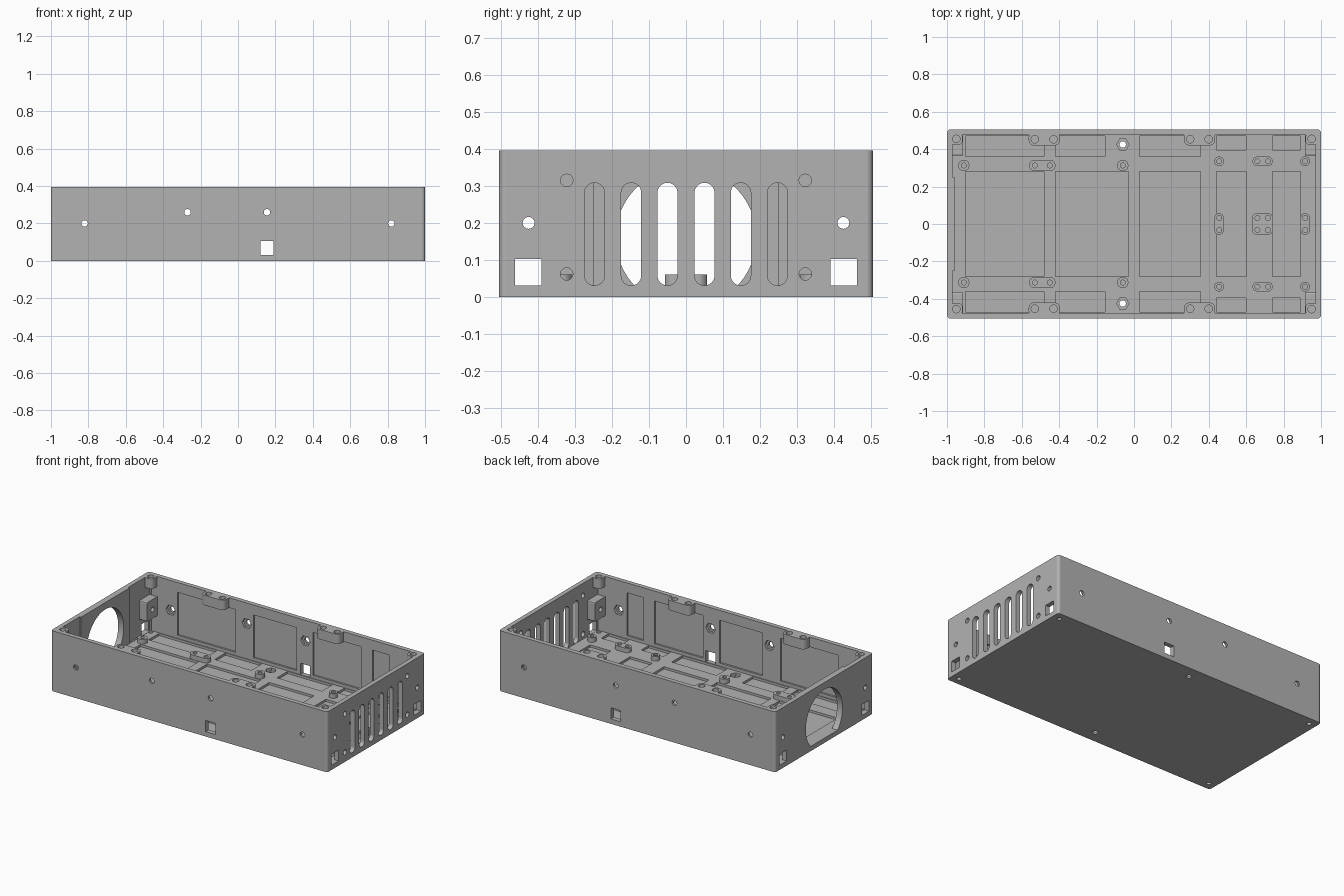
import bpy, bmesh, math
from mathutils import Vector

cube = bpy.data.objects.get("Cube")
if cube:
    bpy.data.objects.remove(cube)

H = 0.395        # case height
FLOOR = 0.03     # floor thickness
W, D = 1.0, 0.505
IN_X, IN_Y = 0.97, 0.475

grey = bpy.data.materials.new("plain grey")
grey.use_nodes = True
colour = (0.45, 0.45, 0.45, 1)
grey.diffuse_color = colour
grey.node_tree.nodes["Principled BSDF"].inputs["Base Color"].default_value = colour


def prism(bm, outline, axis, lo, hi):
    """Extrude a 2D outline along an axis; 2D coordinates keep x, y, z order."""
    def place(p, t):
        c = list(p)
        c.insert("xyz".index(axis), t)
        return bm.verts.new(c)
    ends = [[place(p, t) for p in outline] for t in (lo, hi)]
    a, b = ends
    faces = [bm.faces.new(a), bm.faces.new(b)]
    n = len(a)
    for i in range(n):
        j = (i + 1) % n
        faces.append(bm.faces.new((a[i], a[j], b[j], b[i])))
    bmesh.ops.recalc_face_normals(bm, faces=faces)


def circle(u, v, r, n=24):
    return [(u + r * math.cos(2 * math.pi * i / n),
             v + r * math.sin(2 * math.pi * i / n)) for i in range(n)]


def rounded(u0, u1, v0, v1, r, n=6):
    pts = []
    corners = ((u1 - r, v1 - r), (u0 + r, v1 - r), (u0 + r, v0 + r), (u1 - r, v0 + r))
    for k, (cu, cv) in enumerate(corners):
        for i in range(n + 1):
            a = math.pi / 2 * (k + i / n)
            pts.append((cu + r * math.cos(a), cv + r * math.sin(a)))
    return pts


def box(bm, x0, x1, y0, y1, z0, z1):
    prism(bm, [(x0, y0), (x1, y0), (x1, y1), (x0, y1)], "z", z0, z1)


def span(s, a, b):
    """Mirror an interval to the given side, in rising order."""
    return sorted((s * a, s * b))


def make(name, bm):
    mesh = bpy.data.meshes.new(name)
    bm.to_mesh(mesh)
    bm.free()
    mesh.materials.append(grey)
    ob = bpy.data.objects.new(name, mesh)
    bpy.context.collection.objects.link(ob)
    return ob


def cut(ob, cutter):
    mod = ob.modifiers.new("cut", "BOOLEAN")
    mod.operation = "DIFFERENCE"
    mod.solver = "EXACT"
    mod.use_self = True
    mod.object = cutter
    bpy.context.view_layer.objects.active = ob
    bpy.ops.object.modifier_apply(modifier=mod.name)


# Case block
bm = bmesh.new()
prism(bm, rounded(-W, W, -D, D, 0.018), "z", 0, H)
case = make("case_body", bm)

# Main cavity
bm = bmesh.new()
box(bm, -0.96, IN_X, -IN_Y, IN_Y, FLOOR, H + 0.1)
cavity = make("cavity_cutter", bm)

# Floor pockets, wall panels and end wall relief
bm = bmesh.new()
columns = [(-0.9, -0.48), (-0.42, -0.03), (0.03, 0.355), (0.44, 0.6), (0.74, 0.89)]
for x0, x1 in columns:
    box(bm, x0, x1, -0.28, 0.28, 0.015, 0.05)
for s in (-1, 1):
    side = [(-0.9, -0.48, 0.36), (-0.42, -0.155, 0.36), (0.03, 0.355, 0.36),
            (0.44, 0.6, 0.395), (0.74, 0.89, 0.395)]
    for x0, x1, y in side:
        box(bm, x0, x1, *span(s, y, 0.47), 0.015, 0.05)
    for x0, x1 in [(-0.77, -0.35), (-0.22, 0.09), (0.21, 0.56), (0.64, 0.76)]:
        box(bm, x0, x1, *span(s, 0.45, 0.487), 0.05, 0.33)
    box(bm, -IN_X, -0.95, *span(s, 0.25, 0.47), FLOOR + 0.002, H + 0.1)
pockets = make("pocket_cutter", bm)

# Wall openings
bm = bmesh.new()
for s in (-1, 1):
    for y in (0.05, 0.148, 0.247):                       # vent slots
        lo, hi = span(s, y - 0.027, y + 0.027)
        prism(bm, rounded(lo, hi, 0.031, 0.308, 0.0265), "x", 0.94, 1.05)
    for z in (0.062, 0.315):                             # vent side holes
        prism(bm, circle(s * 0.322, z, 0.017, 12), "x", 0.94, 1.05)
    for e in (-1, 1):                                    # end wall cable windows
        box(bm, *span(e, 0.94, 1.05), *span(s, 0.39, 0.462), 0.031, 0.102)
    box(bm, 0.12, 0.19, *span(s, 0.44, 0.55), 0.032, 0.105)
    for x, z in [(-0.82, 0.2), (-0.27, 0.26), (0.155, 0.26), (0.82, 0.2)]:
        prism(bm, circle(x, z, 0.017), "y", *span(s, 0.44, 0.55))
fan = [(u, max(v, 0.031)) for u, v in circle(0, 0.16, 0.19, 64)]
clipped = [p for p in fan if p[1] > 0.031]
edge = math.sqrt(0.19 ** 2 - 0.129 ** 2)
# keep the flat lower edge as one straight side
i = next(k for k, p in enumerate(fan) if p[1] <= 0.031)
clipped[i:i] = [(-edge, 0.031), (edge, 0.031)]
prism(bm, clipped, "x", -1.05, -0.93)
openings = make("opening_cutter", bm)

# Nut recesses inside the long walls and under the floor bolts
bm = bmesh.new()
for s in (-1, 1):
    for x, z in [(-0.82, 0.2), (-0.27, 0.26), (0.155, 0.26), (0.82, 0.2)]:
        prism(bm, circle(x, z, 0.034, 6), "y", *span(s, 0.46, 0.492))
    prism(bm, circle(-0.06, s * 0.425, 0.033, 6), "z", 0.012, 0.05)
nuts = make("nut_cutter", bm)

# Vertical and lengthwise bolt holes shared by several parts
bm = bmesh.new()
for s in (-1, 1):
    prism(bm, circle(-0.06, s * 0.425, 0.017), "z", -0.05, 0.06)
    for e in (-1, 1):
        prism(bm, circle(e * 0.95, s * 0.455, 0.014), "z", -0.05, 0.05)
        prism(bm, circle(e * 0.95, s * 0.455, 0.02), "z", 0.345, H + 0.05)
        prism(bm, circle(s * 0.425, 0.2, 0.016), "x", *span(e, 0.85, 1.05))
    for x in (-0.53, -0.43, 0.30, 0.40):
        prism(bm, circle(x, s * 0.453, 0.02), "z", 0.345, H + 0.05)
bolts = make("bolt_cutter", bm)

for c in (cavity, pockets, openings, nuts, bolts):
    cut(case, c)

# Lid screw lugs on the rim and in the corners
bm = bmesh.new()
for s in (-1, 1):
    for x in (-0.48, 0.35):
        prism(bm, rounded(x - 0.083, x + 0.083, *span(s, 0.42, 0.495), 0.028),
              "z", 0.33, H)
    for e in (-1, 1):
        prism(bm, rounded(*span(e, 0.917, 0.985), *span(s, 0.422, 0.49), 0.025),
              "z", 0.33, H)
lugs = make("lid_lugs", bm)
cut(lugs, bolts)

# Nut holders on the end walls
bm = bmesh.new()
for s in (-1, 1):
    for e in (-1, 1):
        prism(bm, rounded(*span(s, 0.365, 0.478), 0.14, 0.265, 0.008, 2),
              "x", *span(e, 0.915, 0.975))
holders = make("end_nut_holders", bm)
cut(holders, bolts)

# Board standoffs on the floor
bm = bmesh.new()
holes = bmesh.new()
TOP = 0.06


def drill(x, y):
    prism(holes, circle(x, y, 0.013, 16), "z", 0.035, 0.1)


for s in (-1, 1):
    for x in (-0.91, -0.06):
        prism(bm, circle(x, s * 0.313, 0.03), "z", 0.02, TOP)
        drill(x, s * 0.313)
    for x in (0.455, 0.915):
        prism(bm, circle(x, s * 0.335, 0.026), "z", 0.02, TOP)
        drill(x, s * 0.335)
    for x0, x1, y, r in [(-0.53, -0.45, 0.313, 0.03), (0.66, 0.715, 0.335, 0.026)]:
        prism(bm, rounded(x0 - r, x1 + r, s * y - r, s * y + r, r - 0.001), "z", 0.02, TOP)
        drill(x0, s * y)
        drill(x1, s * y)
    for x in (0.455, 0.66, 0.715, 0.915):
        drill(x, s * 0.032)
for x0, x1 in [(0.43, 0.48), (0.632, 0.742), (0.89, 0.94)]:
    prism(bm, rounded(x0, x1, -0.057, 0.057, 0.024), "z", 0.02, TOP)
standoffs = make("board_standoffs", bm)
drills = make("drill_cutter", holes)
cut(standoffs, drills)

# Cutters are no longer needed
for c in (cavity, pockets, openings, nuts, bolts, drills):
    bpy.data.objects.remove(c)
